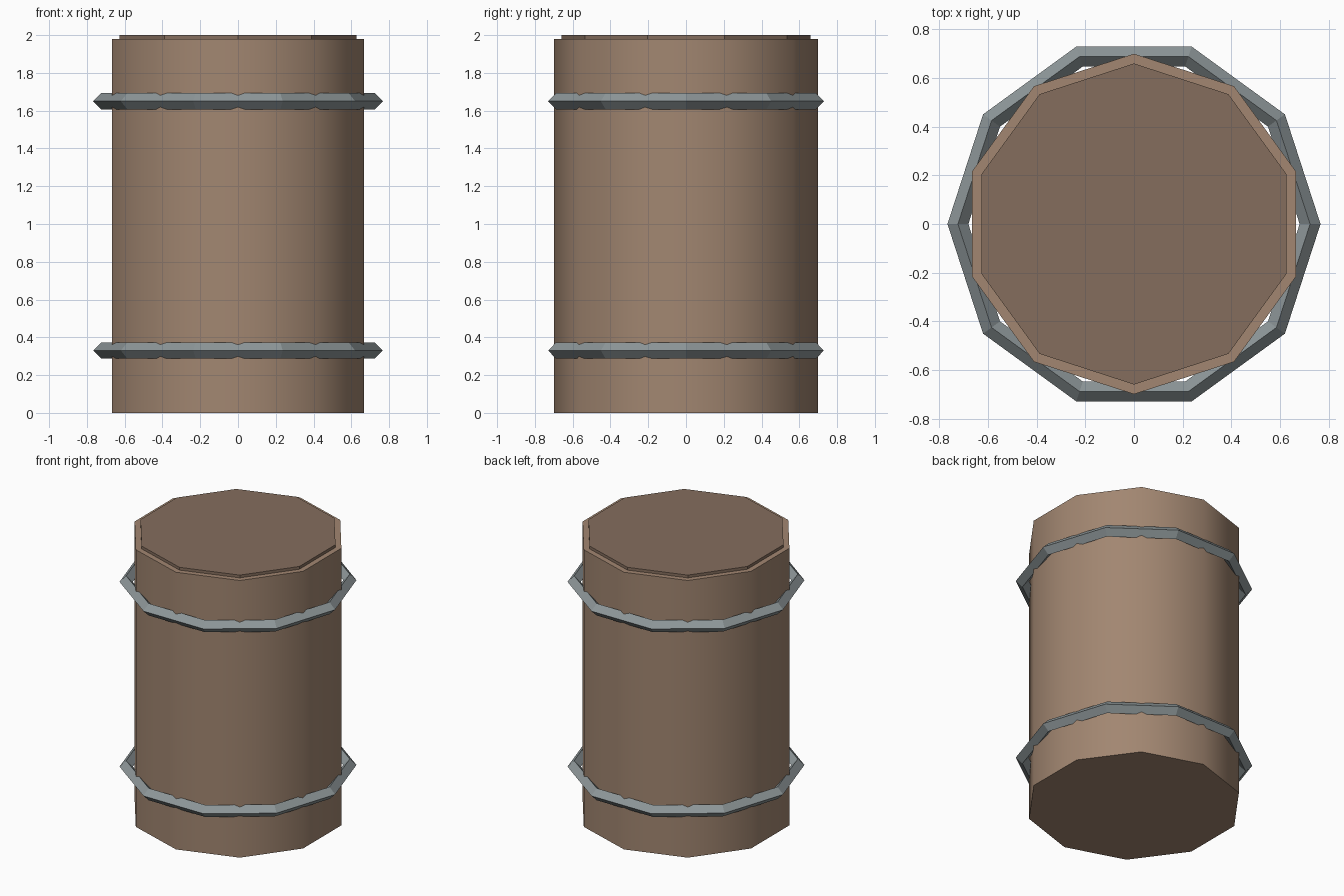
import bpy, math

if "Cube" in bpy.data.objects:
    bpy.data.objects.remove(bpy.data.objects["Cube"])


def material(name, color):
    m = bpy.data.materials.new(name)
    m.diffuse_color = (*color, 1)
    m.use_nodes = True
    m.node_tree.nodes["Principled BSDF"].inputs["Base Color"].default_value = m.diffuse_color
    return m


body_wood = material("body_wood", (0.36, 0.24, 0.165))
lid_wood = material("lid_wood", (0.235, 0.155, 0.11))
iron = material("iron", (0.27, 0.31, 0.32))
SIDES = 10


def drum(name, radius, z0, z1, mat):
    bpy.ops.mesh.primitive_cylinder_add(vertices=SIDES, radius=radius, depth=z1 - z0,
                                        location=(0, 0, (z0 + z1) / 2))
    ob = bpy.context.object
    ob.name = name
    ob.data.materials.append(mat)
    return ob


def hoop(name, z):
    bpy.ops.mesh.primitive_torus_add(major_segments=SIDES, minor_segments=4,
                                     major_radius=0.724, minor_radius=0.043,
                                     location=(0, 0, z))
    ob = bpy.context.object
    ob.name = name
    ob.data.materials.append(iron)
    bpy.ops.object.shade_flat()


# Ten-sided barrel, softly shaded around its wall
drum("barrel_body", 0.70, 0, 1.98, body_wood)
bpy.ops.object.shade_smooth_by_angle(angle=math.radians(45))

# Slightly raised lid
drum("barrel_lid", 0.66, 1.96, 2.0, lid_wood)
bpy.ops.object.shade_flat()

# Two diamond-section hoops, their corners offset from the barrel's
hoop("lower_hoop", 0.33)
hoop("upper_hoop", 1.65)
